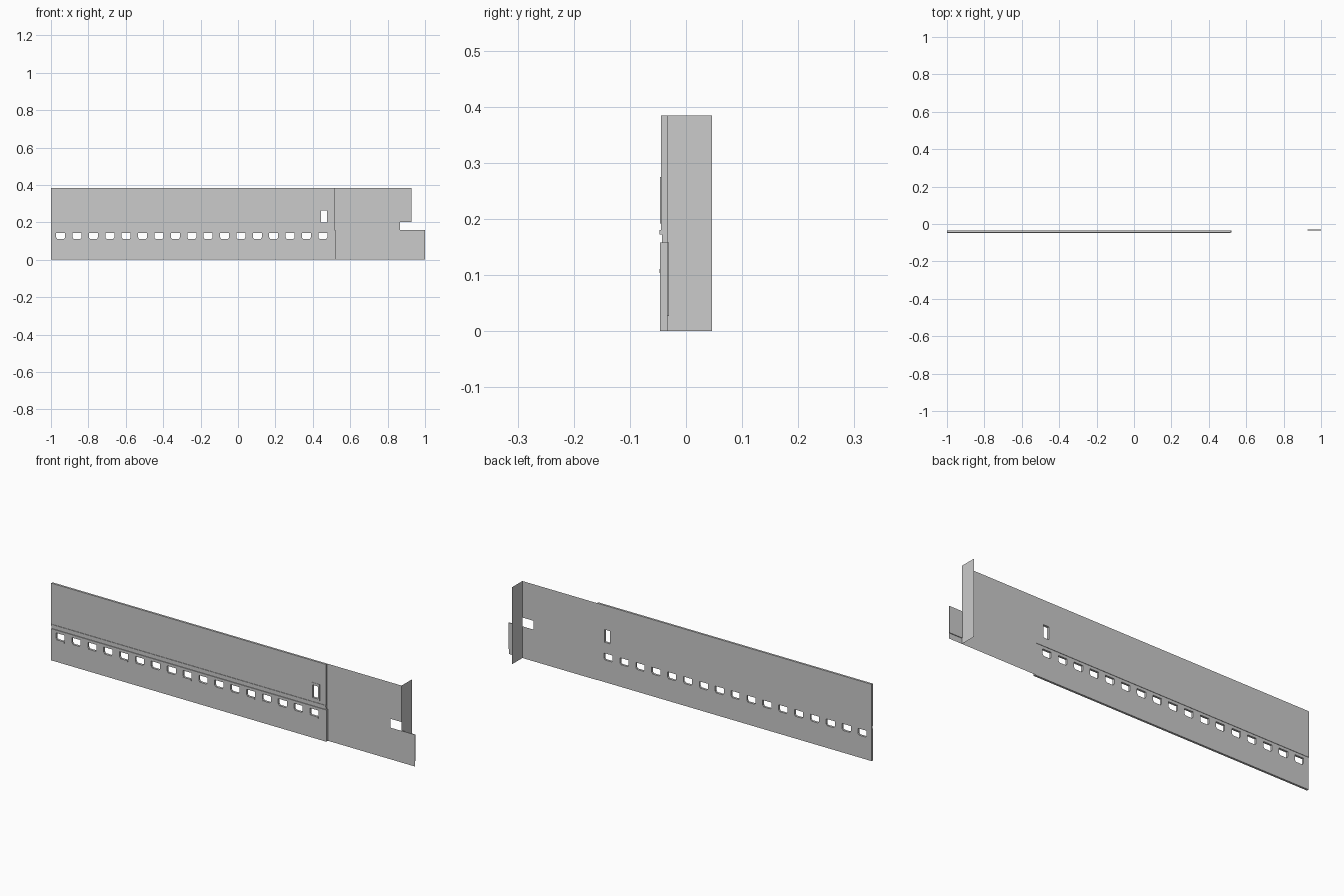
import bpy, bmesh

if "Cube" in bpy.data.objects:
    bpy.data.objects.remove(bpy.data.objects["Cube"])

def make_object(name, bm):
    bmesh.ops.recalc_face_normals(bm, faces=bm.faces[:])
    mesh = bpy.data.meshes.new(name)
    bm.to_mesh(mesh)
    bm.free()
    ob = bpy.data.objects.new(name, mesh)
    bpy.context.collection.objects.link(ob)
    return ob

def prism(bm, pts, a, b, axis):
    """Extrude a 2D outline along x (points are y,z) or y (points are x,z)."""
    def place(p, t):
        return (t, p[0], p[1]) if axis == 'x' else (p[0], t, p[1])
    lo = [bm.verts.new(place(p, a)) for p in pts]
    hi = [bm.verts.new(place(p, b)) for p in pts]
    bm.faces.new(lo)
    bm.faces.new(hi[::-1])
    for i in range(len(pts)):
        j = (i + 1) % len(pts)
        bm.faces.new((lo[i], lo[j], hi[j], hi[i]))

def box(bm, x0, x1, y0, y1, z0, z1):
    prism(bm, [(x0, z0), (x1, z0), (x1, z1), (x0, z1)], y0, y1, 'y')

def sheet(name, pts):
    bm = bmesh.new()
    bm.faces.new([bm.verts.new(p) for p in pts])
    return make_object(name, bm)

FRONT, BACK = -0.0465, -0.034
HEIGHT, LEDGE = 0.384, 0.158
windows = [-0.948 + i * 0.0876 for i in range(17)]

# Long wall: lower storey, groove, moulding and upper storey in one profile
bm = bmesh.new()
prism(bm, [(FRONT, 0), (FRONT, LEDGE), (-0.043, LEDGE), (-0.043, 0.172),
           (-0.047, 0.172), (-0.047, 0.18), (-0.0445, 0.18), (-0.0445, HEIGHT),
           (BACK, HEIGHT), (BACK, LEDGE), (-0.036, LEDGE), (-0.036, 0)],
      -1, 0.516, 'x')
wall = make_object("long_wall", bm)

# Window openings with clipped lower corners, plus the tall opening
bm = bmesh.new()
for c in windows:
    prism(bm, [(c - 0.024, 0.119), (c - 0.018, 0.111), (c + 0.018, 0.111),
               (c + 0.024, 0.119), (c + 0.024, 0.144), (c - 0.024, 0.144)],
          -0.08, 0.0, 'y')
box(bm, 0.444, 0.475, -0.08, 0.0, 0.2, 0.263)
cutter = make_object("opening_cutter", bm)
cutter.hide_render = True
cutter.hide_viewport = True
mod = wall.modifiers.new("openings", 'BOOLEAN')
mod.operation = 'DIFFERENCE'
mod.solver = 'EXACT'
mod.object = cutter

# Window sills
bm = bmesh.new()
for c in windows:
    box(bm, c - 0.022, c + 0.022, -0.0475, FRONT + 0.001, 0.104, 0.111)
make_object("window_sills", bm)

# Raised frame around the tall opening
bm = bmesh.new()
for x0, x1, z0, z1 in ((0.436, 0.444, 0.192, 0.275), (0.475, 0.483, 0.192, 0.275),
                       (0.444, 0.475, 0.192, 0.2), (0.444, 0.475, 0.263, 0.275)):
    box(bm, x0, x1, -0.046, -0.044, z0, z1)
make_object("tall_window_frame", bm)

# Lower corner strip at the end of the long wall
bm = bmesh.new()
box(bm, 0.516, 0.52, FRONT, BACK, 0, LEDGE)
make_object("lower_end_strip", bm)

# Thin end panel with a notch above the low extension
outline = [(0.516, 0), (1, 0), (1, LEDGE), (0.866, LEDGE),
           (0.866, 0.202), (0.927, 0.202), (0.927, HEIGHT), (0.516, HEIGHT)]
sheet("end_panel", [(x, BACK, z) for x, z in outline])

# Return wall turning the corner
sheet("return_wall", [(0.927, BACK, 0), (0.927, 0.046, 0),
                      (0.927, 0.046, HEIGHT), (0.927, BACK, HEIGHT)])

# Thickened backing of the low extension
bm = bmesh.new()
box(bm, 0.928, 1, BACK + 0.0003, -0.03, 0.027, LEDGE)
make_object("extension_backing", bm)
